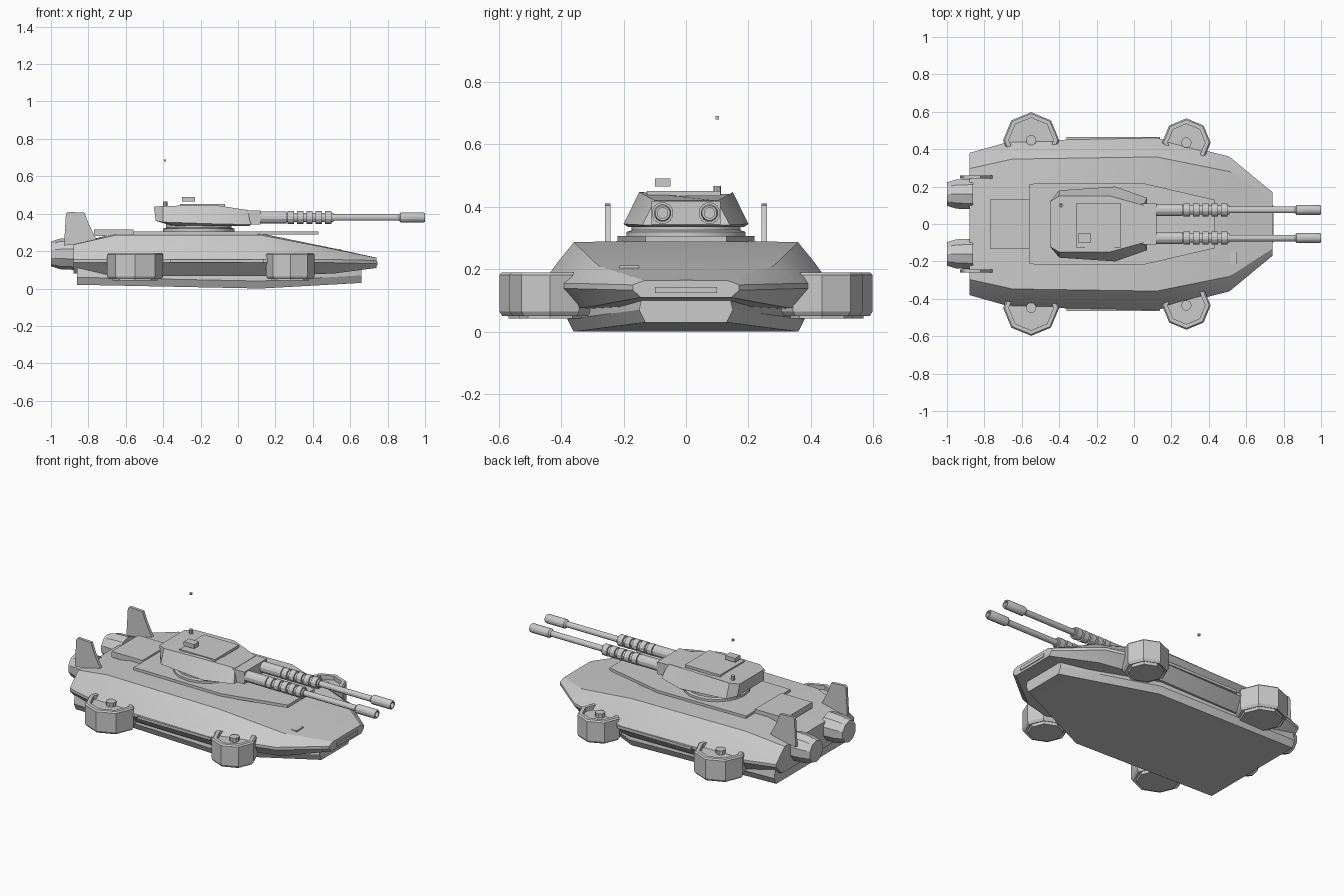
import bpy, bmesh, math

cube = bpy.data.objects.get("Cube")
if cube:
    bpy.data.objects.remove(cube, do_unlink=True)

grey = bpy.data.materials.new("light_grey")
grey.use_nodes = True
colour = (0.6, 0.6, 0.6, 1)
grey.diffuse_color = colour
for node in grey.node_tree.nodes:
    if node.type == 'BSDF_PRINCIPLED':
        node.inputs["Base Color"].default_value = colour


def loft(name, rings):
    """Skin a list of equal-length point rings and cap both ends."""
    bm = bmesh.new()
    loops = [[bm.verts.new(p) for p in ring] for ring in rings]
    count = len(loops[0])
    for a, b in zip(loops, loops[1:]):
        for i in range(count):
            j = (i + 1) % count
            bm.faces.new((a[i], a[j], b[j], b[i]))
    bm.faces.new(loops[0])
    bm.faces.new(loops[-1])
    bmesh.ops.recalc_face_normals(bm, faces=bm.faces[:])
    mesh = bpy.data.meshes.new(name)
    bm.to_mesh(mesh)
    bm.free()
    mesh.materials.append(grey)
    obj = bpy.data.objects.new(name, mesh)
    bpy.context.collection.objects.link(obj)
    bpy.ops.object.select_all(action='DESELECT')
    obj.select_set(True)
    bpy.context.view_layer.objects.active = obj
    bpy.ops.object.shade_smooth_by_angle(angle=math.radians(28))
    return obj


def mirrored(half):
    """Close a half outline by reflecting it across y = 0."""
    return half + [(x, -y, z) for x, y, z in reversed(half) if y > 0]


def plate(name, outline, low, high):
    return loft(name, [[(x, y, z) for x, y in outline] for z in (low, high)])


def box(name, x0, x1, y0, y1, z0, z1):
    return plate(name, [(x0, y0), (x1, y0), (x1, y1), (x0, y1)], z0, z1)


def circle(r, sides, turn=0.0):
    steps = [math.tau * i / sides + turn for i in range(sides)]
    return [(r * math.cos(a), r * math.sin(a)) for a in steps]


def lathe_x(name, profile, y, z, sides=12):
    turn = math.pi / sides
    return loft(name, [[(x, y + a, z + b) for a, b in circle(r, sides, turn)]
                       for x, r in profile])


def lathe_z(name, profile, x, y, sides=8):
    return loft(name, [[(x + a, y + b, z) for a, b in circle(r, sides)]
                       for r, z in profile])


# Upper hull: stations of x, half width, roof height, rim height, underside height
stations = [(-0.88, 0.38, 0.24, 0.155, 0.08), (-0.65, 0.445, 0.295, 0.155, 0.07),
            (0.12, 0.46, 0.295, 0.155, 0.07), (0.51, 0.36, 0.215, 0.155, 0.08),
            (0.74, 0.17, 0.165, 0.15, 0.11)]
rings = []
for x, w, top, rim, low in stations:
    drop = top - rim
    half = [(x, 0, top), (x, w * 0.78, top - drop * 0.06), (x, w * 0.89, top - drop * 0.5),
            (x, w, rim), (x, w, rim - 0.017), (x, w * 0.85, low), (x, 0, low)]
    rings.append(mirrored(half))
loft("upper_hull", rings)

# Lower hull with a tapered bow
rings = []
for x, w, low in [(-0.86, 0.35, 0.02), (0.12, 0.36, 0), (0.66, 0.13, 0.03)]:
    rings.append(mirrored([(x, w, low), (x, w + 0.02, low + 0.04), (x, w + 0.01, 0.11)]))
loft("lower_hull", rings)
box("nose_plate", 0.72, 0.745, -0.1, 0.1, 0.124, 0.144)

# Deck plate, engine hatch and turret ring
deck = [(-0.56, 0.215), (0.04, 0.22), (0.43, 0.13)]
plate("deck_plate", deck + [(x, -y) for x, y in reversed(deck)], 0.288, 0.306)
box("engine_hatch", -0.77, -0.56, -0.13, 0.13, 0.28, 0.316)
lathe_z("turret_ring", [(0.19, 0.3), (0.19, 0.32), (0.175, 0.325), (0.175, 0.345)],
        -0.21, 0, 20)

# Turret: bottom, shoulder and roof outlines
loft("turret", [
    mirrored([(-0.36, 0.1, 0.338), (-0.33, 0.15, 0.335), (-0.1, 0.185, 0.335), (0.06, 0.12, 0.335)]),
    mirrored([(-0.44, 0.13, 0.362), (-0.4, 0.18, 0.355), (-0.1, 0.2, 0.345), (0.07, 0.14, 0.342)]),
    mirrored([(-0.45, 0.12, 0.437), (-0.4, 0.15, 0.441), (-0.13, 0.15, 0.447), (0.05, 0.1, 0.42)])])
box("turret_hatch", -0.31, -0.07, -0.125, 0.11, 0.435, 0.451)
box("sight_box", -0.3, -0.23, -0.1, -0.05, 0.465, 0.49)
lathe_z("antenna_base", [(0.012, 0.43), (0.012, 0.466)], -0.39, 0.1)
box("antenna_tip", -0.396, -0.384, 0.094, 0.106, 0.679, 0.691)
box("gun_mantlet", 0.04, 0.12, -0.11, 0.11, 0.343, 0.418)

# Gun profile with evenly spaced cooling rings
gun = [(0.1, 0.034), (0.26, 0.034), (0.26, 0.025)]
for i in range(5):
    x = 0.265 + i * 0.05
    gun += [(x, 0.025), (x, 0.035), (x + 0.034, 0.035), (x + 0.034, 0.025)]
gun += [(0.51, 0.025), (0.51, 0.018), (0.86, 0.018), (0.87, 0.028),
        (0.99, 0.028), (1.0, 0.024), (1.0, 0.017), (0.96, 0.017)]

fin = [(-0.93, 0.23), (-0.92, 0.4), (-0.91, 0.41), (-0.82, 0.405), (-0.8, 0.35), (-0.75, 0.25)]

for side, s in (("left", 1), ("right", -1)):
    lathe_x(side + "_gun", gun, 0.075 * s, 0.38)

    # Rear thruster and tail fin
    lathe_x(side + "_thruster", [(-1, 0.066), (-0.95, 0.082), (-0.86, 0.086)],
            0.16 * s, 0.185, 10)
    loft(side + "_fin", [[(x, y * s, z) for x, z in fin] for y in (0.242, 0.26)])

    # Hover pods with a recessed top and a stepped base
    for place, x, y, r in (("rear", -0.55, 0.448, 0.15), ("front", 0.28, 0.435, 0.13)):
        inner = r - 0.03
        lathe_z(f"{place}_{side}_pod",
                [(inner, 0.042), (inner, 0.06), (r - 0.01, 0.05), (r, 0.065), (r, 0.182),
                 (r - 0.008, 0.19), (inner, 0.19), (inner, 0.165)], x, y * s)
        lathe_z(f"{place}_{side}_pod_cap", [(0.028, 0.16), (0.028, 0.19)], x, y * s, 10)

    # Side trim
    box(side + "_side_trim", -0.36, 0.14, 0.452 * s, 0.466 * s, 0.138, 0.155)

# Small bow lamp
box("bow_lamp", 0.51, 0.55, -0.215, -0.15, 0.19, 0.212)
